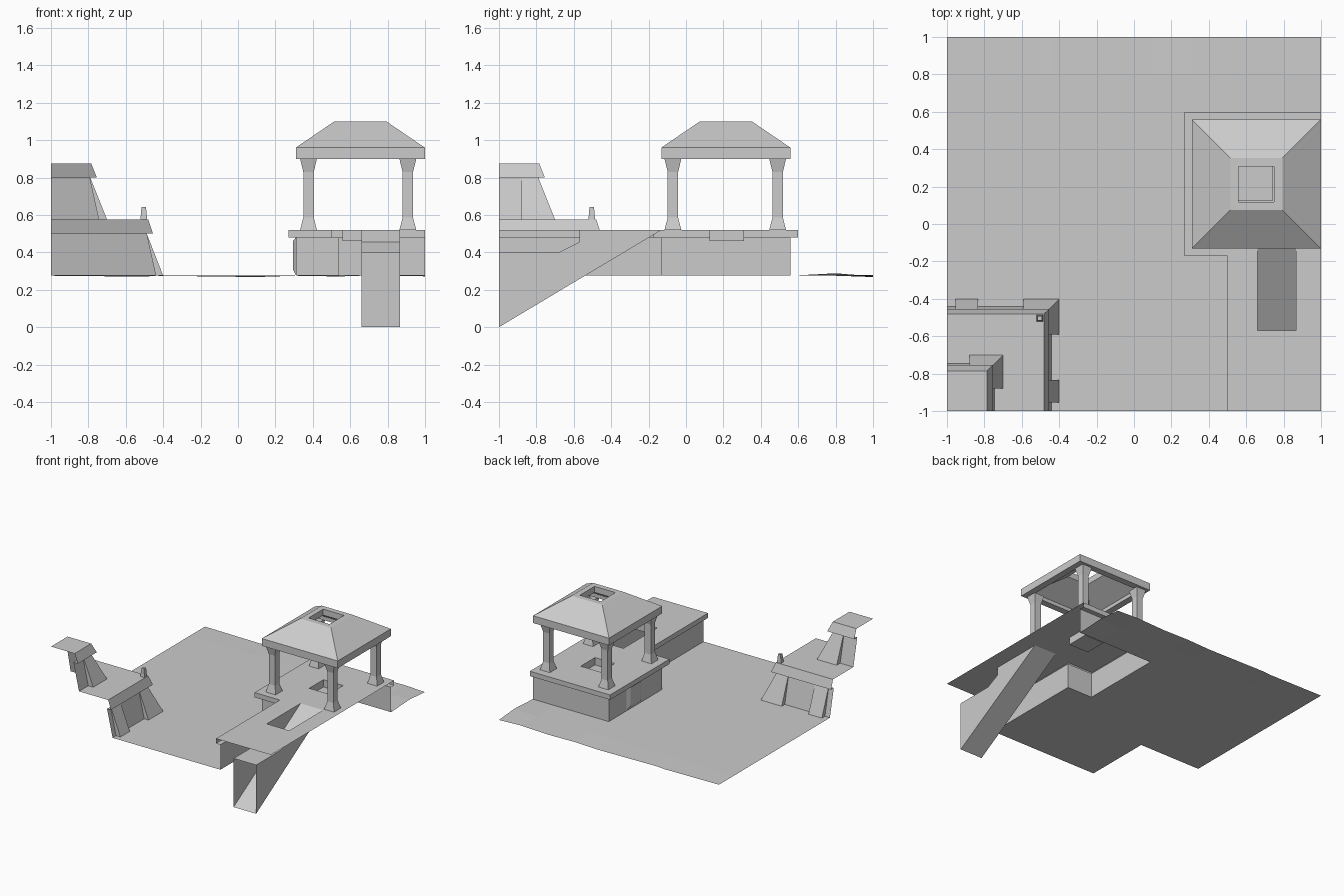
import bpy, bmesh

if "Cube" in bpy.data.objects:
    bpy.data.objects.remove(bpy.data.objects["Cube"])


def finish(name, bm):
    bmesh.ops.remove_doubles(bm, verts=bm.verts, dist=0.0005)
    bmesh.ops.recalc_face_normals(bm, faces=bm.faces)
    mesh = bpy.data.meshes.new(name)
    bm.to_mesh(mesh)
    bm.free()
    ob = bpy.data.objects.new(name, mesh)
    bpy.context.collection.objects.link(ob)
    return ob


def loft(name, rings, closed=False, cap=False):
    """Skin a list of equally long point rings."""
    bm = bmesh.new()
    rows = [[bm.verts.new(p) for p in r] for r in rings]
    n = len(rows[0])
    for a, b in zip(rows, rows[1:]):
        for i in range(n if closed else n - 1):
            j = (i + 1) % n
            bm.faces.new((a[i], a[j], b[j], b[i]))
    if cap:
        bm.faces.new(rows[-1])
    return finish(name, bm)


def square(cx, cy, h, z):
    return [(cx - h, cy - h, z), (cx + h, cy - h, z),
            (cx + h, cy + h, z), (cx - h, cy + h, z)]


def cells(name, xs, ys, height, skip):
    """Sheet made of rectangular cells, leaving out those where skip is true."""
    bm = bmesh.new()
    for x0, x1 in zip(xs, xs[1:]):
        for y0, y1 in zip(ys, ys[1:]):
            if not skip((x0 + x1) / 2, (y0 + y1) / 2):
                bm.faces.new([bm.verts.new((x, y, height(x, y))) for x, y in
                              ((x0, y0), (x1, y0), (x1, y1), (x0, y1))])
    return finish(name, bm)


G = 0.275     # ground level
TOP = 0.52    # terrace level

# Ground sheet, open beneath both buildings, gently uneven at the back
bumps = {(1, 0.8): 0.013, (-0.5, 1): -0.005, (0.1, 1): -0.007,
         (0.54, 1): -0.004, (0.8, 1): 0.005, (1, 1): -0.003}
cells("ground", [-1, -0.5, -0.44, 0.1, 0.31, 0.54, 0.8, 1],
      [-1, -0.44, -0.13, 0.56, 0.8, 1],
      lambda x, y: G + bumps.get((x, y), 0),
      lambda x, y: (x < -0.44 and y < -0.44) or (x > 0.54 and y < 0.56)
      or (x > 0.31 and -0.13 < y < 0.56))

# Terrace top with stair opening and square pit
cells("terrace_top", [0.27, 0.5, 0.56, 0.66, 0.74, 0.865, 1],
      [-1, -0.57, -0.17, -0.13, 0.125, 0.31, 0.6], lambda x, y: TOP,
      lambda x, y: (x < 0.5 and y < -0.17)
      or (0.66 < x < 0.865 and -0.57 < y < -0.13)
      or (0.56 < x < 0.74 and 0.125 < y < 0.31))

# Terrace rim and walls
outer = [(1, 0.6), (0.27, 0.6), (0.27, -0.17), (0.5, -0.17), (0.5, -1)]
inner = [(1, 0.56), (0.31, 0.56), (0.31, -0.13), (0.54, -0.13), (0.54, -1)]
loft("terrace_walls", [[(x, y, z) for x, y in path] for path, z in
                       ((outer, TOP), (outer, 0.48), (inner, 0.48), (inner, G))])

# Pit in the terrace floor
loft("floor_pit", [[(0.56, 0.125, z), (0.74, 0.125, z), (0.74, 0.31, z), (0.56, 0.31, z)]
                   for z in (TOP, 0.46)], closed=True, cap=True)

# Shallow panel on the terrace's left wall
loft("wall_panel", [[(0.31, 0.14, G), (0.31, 0.33, G), (0.31, 0.33, 0.48), (0.31, 0.14, 0.48)],
                    [(0.293, 0.17, 0.31), (0.293, 0.30, 0.31),
                     (0.293, 0.30, 0.46), (0.293, 0.17, 0.46)]], closed=True, cap=True)

# Sloping stair passage: side walls, ramp and ceiling, open at both ends
profile = [(-0.13, TOP), (-1, 0), (-1, 0.4), (-0.68, 0.4), (-0.57, 0.455), (-0.57, TOP)]
bm = bmesh.new()
sides = [[bm.verts.new((x, y, z)) for y, z in profile] for x in (0.66, 0.865)]
for s in sides:
    bm.faces.new(s)
for i in (0, 2, 3, 4):
    bm.faces.new((sides[0][i], sides[0][i + 1], sides[1][i + 1], sides[1][i]))
finish("stair_passage", bm)

# Pavilion columns
for cx in (0.377, 0.908):
    for cy in (-0.07, 0.49):
        loft("column", [square(cx, cy, h, z) for h, z in
                        ((0.045, TOP), (0.028, 0.585), (0.028, 0.83), (0.045, 0.9))],
             closed=True)

# Hollow hipped roof with a square skylight
loft("pavilion_roof", [square(0.654, 0.213, h, z) for h, z in
                       ((0.095, 1.1), (0.139, 1.1), (0.345, 0.96), (0.345, 0.9),
                        (0.29, 0.9), (0.29, 0.93), (0.095, 1.05), (0.095, 1.1))],
     closed=True)

# Stepped corner tower: battered walls and overhanging ledges
steps = [(-0.44, G), (-0.49, 0.5), (-0.455, 0.5), (-0.48, 0.575), (-0.745, 0.575),
         (-0.795, 0.8), (-0.755, 0.8), (-0.785, 0.875), (-1, 0.875)]
loft("stepped_tower", [[(-1, d, z), (d, d, z), (d, -1, z)] for d, z in steps])

# Corner buttresses wrapping each tier
for name, end, wall, rows in (
        ("lower_corner_buttress", -0.59, (-0.44, -0.49), ((-0.4, G), (-0.488, 0.5))),
        ("upper_corner_buttress", -0.88, (-0.745, -0.795), ((-0.7, 0.575), (-0.79, 0.8)))):
    loft(name, [[(end, w, z), (end, d, z), (d, d, z), (d, end, z), (w, end, z)]
                for w, (d, z) in zip(wall, rows)])

# Straight buttresses on the two lower faces
for name, swap in (("back_buttress", False), ("side_buttress", True)):
    rings = []
    for w, d, z in ((-0.44, -0.4, G), (-0.49, -0.488, 0.5)):
        ring = [(-0.955, w), (-0.955, d), (-0.833, d), (-0.833, w)]
        rings.append([(b, a, z) if swap else (a, b, z) for a, b in ring])
    loft(name, rings)

# Small corner post on the lower ledge
loft("corner_post", [square(-0.504, -0.504, h, z) for h, z in
                     ((0.018, 0.575), (0.012, 0.643))], closed=True, cap=True)
